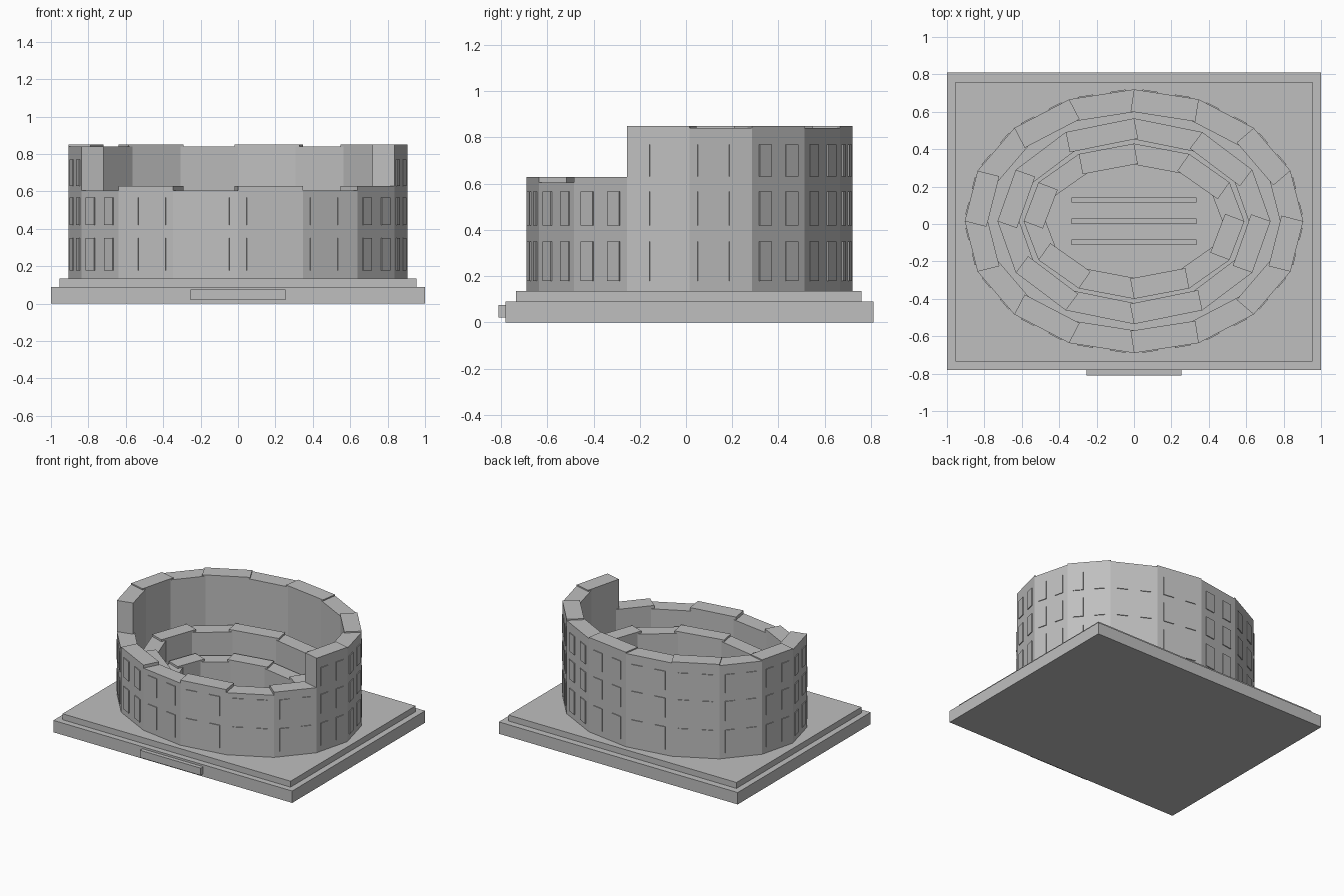
import bpy, math
from mathutils import Vector, Matrix

if "Cube" in bpy.data.objects:
    bpy.data.objects.remove(bpy.data.objects["Cube"])

CY = 0.015      # centre of the arena in y
FLOOR = 0.135   # top of the plinth

stone = bpy.data.materials.new("grey_stone")
stone.diffuse_color = (0.52, 0.52, 0.52, 1)
stone.use_nodes = True
stone.node_tree.nodes["Principled BSDF"].inputs["Base Color"].default_value = stone.diffuse_color


def box(name, size, matrix):
    """Box of a given size placed by a matrix."""
    bpy.ops.mesh.primitive_cube_add(size=1)
    ob = bpy.context.object
    ob.name = name
    ob.data.transform(matrix @ Matrix.Diagonal((*size, 1)))
    ob.data.materials.append(stone)
    return ob


def slab(name, x, y0, y1, z0, z1):
    """Axis-aligned box, symmetric in x."""
    return box(name, (2 * x, y1 - y0, z1 - z0),
               Matrix.Translation((0, (y0 + y1) / 2, (z0 + z1) / 2)))


def ring(name, a, b, n, thick, height, windows=None):
    """Oval of straight wall blocks whose outer faces are chords of an ellipse."""
    for i in range(n):
        t0, t1 = (2 * math.pi * k / n for k in (i, i + 1))
        p = Vector((a * math.cos(t0), CY + b * math.sin(t0), 0))
        q = Vector((a * math.cos(t1), CY + b * math.sin(t1), 0))
        length = (q - p).length
        # local x runs along the chord, local -y points outwards
        frame = (Matrix.Translation((p + q) / 2)
                 @ Matrix.Rotation(math.atan2(q.y - p.y, q.x - p.x), 4, 'Z'))
        h = height(i)
        box(f"{name}_{i}", (length, thick, h - FLOOR),
            frame @ Matrix.Translation((0, thick / 2, (h + FLOOR) / 2)))
        for z0, z1 in windows or ():
            if z1 < h:
                for side in (-1, 1):
                    box(f"{name}_window_{i}", (0.235 * length, 0.012, z1 - z0),
                        frame @ Matrix.Translation((side * 0.25 * length, 0, (z0 + z1) / 2)))


def facade_height(i):
    """Low in front, tall elsewhere, with a small step between neighbours."""
    if 9 <= i <= 14:
        return 0.605 if i % 2 else 0.628
    return 0.85 if i % 2 else 0.841


# Stepped plinth and front plaque
slab("base", 1.0, -0.78, 0.81, 0, 0.09)
slab("base_step", 0.955, -0.735, 0.76, 0.09, FLOOR)
slab("plaque", 0.255, -0.81, -0.78, 0.02, 0.075)

# Outer wall with window plates, then the two inner seating tiers
ring("outer_wall", 0.905, 0.705, 16, 0.12, facade_height,
     [(0.178, 0.35), (0.42, 0.567), (0.63, 0.77)])
ring("middle_tier", 0.73, 0.55, 12, 0.11, lambda i: 0.51 if i % 2 else 0.495)
ring("inner_tier", 0.59, 0.415, 12, 0.11, lambda i: 0.345 if i % 2 else 0.33)

# Strips on the arena floor
for k in (-1, 0, 1):
    y = CY + 0.113 * k
    slab("arena_strip", 0.335, y - 0.014, y + 0.014, FLOOR, FLOOR + 0.01)
